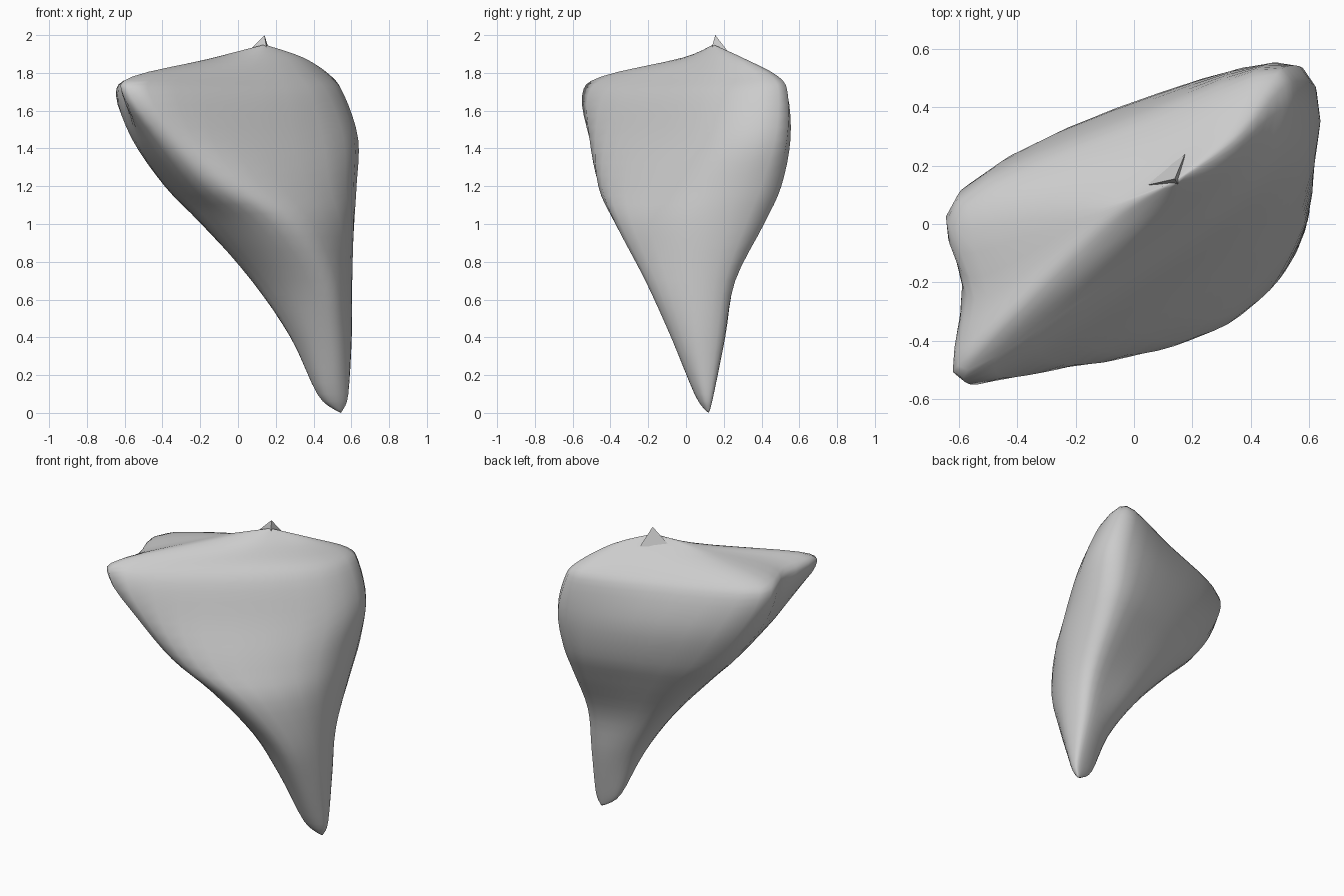
import bpy, bmesh
from mathutils import Vector

if "Cube" in bpy.data.objects:
    bpy.data.objects.remove(bpy.data.objects["Cube"])

# Horizontal sections: z, then 7 (x, y) points, counter-clockwise from the front-left ridge
SECTIONS = [
    (0.10, .46, .05, .53, .05, .58, .09, .575, .14, .52, .145, .44, .12, .42, .09),
    (0.40, .38, -.06, .52, -.07, .60, .05, .57, .19, .46, .20, .32, .14, .28, .04),
    (0.70, .26, -.175, .48, -.20, .60, .03, .56, .245, .37, .24, .13, .17, .08, 0),
    (1.00, .04, -.33, .32, -.345, .59, 0, .57, .385, .28, .37, -.14, .20, -.17, -.10),
    (1.20, -.19, -.43, .12, -.40, .57, .03, .58, .475, .19, .44, -.32, .21, -.37, -.07),
    (1.45, -.39, -.51, -.02, -.35, .56, .14, .58, .535, .10, .455, -.50, .17, -.53, -.20),
    (1.68, -.565, -.55, -.02, -.23, .48, .19, .52, .54, .01, .38, -.605, .10, -.59, -.21),
    (1.78, -.53, -.45, 0, -.11, .40, .21, .47, .49, .03, .31, -.52, .06, -.50, -.25),
    (1.88, -.10, -.02, .10, .05, .29, .19, .34, .30, .15, .23, -.08, .09, -.13, .02),
]
TIP, PEAK = Vector((.545, .12, 0)), Vector((.14, .145, 1.95))
STEPS = 4


def spline(pts, closed):
    """Catmull-Rom curve through the points."""
    n, out = len(pts), []
    for i in range(n if closed else n - 1):
        pick = (lambda k: pts[k % n]) if closed else (lambda k: pts[min(max(k, 0), n - 1)])
        a, b, c, d = (pick(i + k) for k in (-1, 0, 1, 2))
        for s in range(STEPS):
            t = s / STEPS
            out.append(0.5 * (2 * b + (c - a) * t + (2 * a - 5 * b + 4 * c - d) * t * t
                              + (3 * b - a - 3 * c + d) * t ** 3))
    return out if closed else out + [pts[-1]]


def make_object(name, bm):
    bmesh.ops.recalc_face_normals(bm, faces=bm.faces)
    mesh = bpy.data.meshes.new(name)
    bm.to_mesh(mesh)
    bm.free()
    obj = bpy.data.objects.new(name, mesh)
    bpy.context.collection.objects.link(obj)
    return obj


# Tapered body: smooth rings lofted from tip to peak
rings = [spline([Vector((r[i], r[i + 1], r[0])) for i in range(1, 15, 2)], True) for r in SECTIONS]
low = [TIP + (p - TIP) * 0.25 for p in rings[0]]
for p in low:
    p.z = 0.015
rings.insert(0, low)
columns = [spline(list(c) + [PEAK], False)[:-1] for c in zip(*rings)]
bm = bmesh.new()
grid = [[bm.verts.new(p) for p in col] for col in columns]
tip, peak = bm.verts.new(TIP), bm.verts.new(PEAK)
for i, col in enumerate(grid):
    nxt = grid[(i + 1) % len(grid)]
    for j in range(len(col) - 1):
        bm.faces.new((col[j], nxt[j], nxt[j + 1], col[j + 1]))
    bm.faces.new((tip, nxt[0], col[0]))
    bm.faces.new((col[-1], nxt[-1], peak))
body = make_object("body", bm)
for poly in body.data.polygons:
    poly.use_smooth = True

# Small pointed fin on the peak
bm = bmesh.new()
base = [bm.verts.new(p) for p in ((.03, .13, 1.89), (.155, .13, 1.91), (.175, .24, 1.89))]
top = bm.verts.new((.14, .155, 2.0))
bm.faces.new(base)
for i in range(3):
    bm.faces.new((base[i], base[(i + 1) % 3], top))
make_object("peak_fin", bm)
